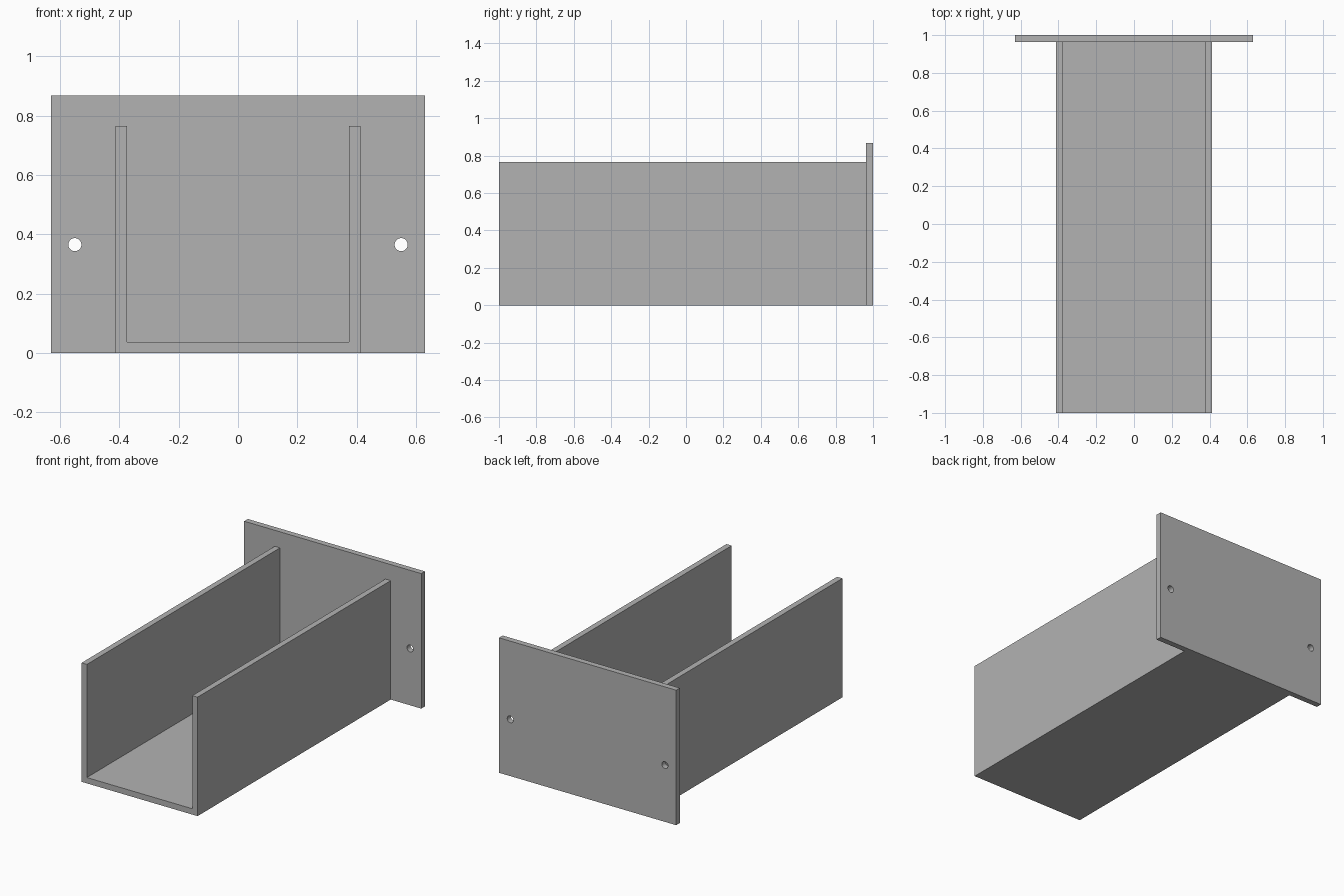
import bpy, bmesh, math
from mathutils import Matrix, Vector

cube = bpy.data.objects.get("Cube")
if cube:
    bpy.data.objects.remove(cube, do_unlink=True)

T = 0.0375                      # sheet thickness
HALF_W, WALL_H = 0.4125, 0.765  # channel
PLATE_W, PLATE_H = 0.63, 0.868  # back plate
HOLE_X, HOLE_Z, HOLE_R = 0.55, 0.365, 0.022
PLATE_Y = 1 - T

grey = bpy.data.materials.new("plain grey")
grey.use_nodes = True
colour = (0.45, 0.45, 0.45, 1)
grey.diffuse_color = colour
grey.node_tree.nodes["Principled BSDF"].inputs["Base Color"].default_value = colour


def add_object(name, bm):
    bmesh.ops.recalc_face_normals(bm, faces=bm.faces)
    mesh = bpy.data.meshes.new(name)
    bm.to_mesh(mesh)
    bm.free()
    mesh.materials.append(grey)
    obj = bpy.data.objects.new(name, mesh)
    bpy.context.collection.objects.link(obj)
    return obj


def extrude_profile(name, points, y0, y1):
    """Sweep an x-z outline along y."""
    bm = bmesh.new()
    face = bm.faces.new([bm.verts.new((x, y0, z)) for x, z in points])
    swept = bmesh.ops.extrude_face_region(bm, geom=[face])
    verts = [v for v in swept["geom"] if isinstance(v, bmesh.types.BMVert)]
    bmesh.ops.translate(bm, verts=verts, vec=Vector((0, y1 - y0, 0)))
    # keep the starting cap as well as the swept end
    bmesh.ops.holes_fill(bm, edges=[e for e in bm.edges if e.is_boundary])
    return add_object(name, bm)


# Open U-shaped channel
half = [(HALF_W, 0), (HALF_W, WALL_H), (HALF_W - T, WALL_H), (HALF_W - T, T)]
outline = half + [(-x, z) for x, z in reversed(half)]
extrude_profile("channel", outline, -1, PLATE_Y)

# Back mounting plate
plate = extrude_profile("back_plate", [(-PLATE_W, 0), (PLATE_W, 0),
                                       (PLATE_W, PLATE_H), (-PLATE_W, PLATE_H)], PLATE_Y, 1)

# Screw holes through the plate, one on each side
bm = bmesh.new()
for side in (-1, 1):
    place = (Matrix.Translation((side * HOLE_X, 1 - T / 2, HOLE_Z))
             @ Matrix.Rotation(math.pi / 2, 4, "X"))
    bmesh.ops.create_cone(bm, cap_ends=True, segments=32, radius1=HOLE_R,
                          radius2=HOLE_R, depth=4 * T, matrix=place)
cutter = add_object("hole_cutter", bm)
cutter.hide_render = True
cutter.hide_viewport = True

cut = plate.modifiers.new("screw_holes", "BOOLEAN")
cut.operation = "DIFFERENCE"
cut.solver = "EXACT"
cut.object = cutter

# Bake the cut and drop the cutter
bpy.context.view_layer.update()
graph = bpy.context.evaluated_depsgraph_get()
baked = bpy.data.meshes.new_from_object(plate.evaluated_get(graph))
plate.modifiers.clear()
plate.data = baked
bpy.data.objects.remove(cutter, do_unlink=True)
